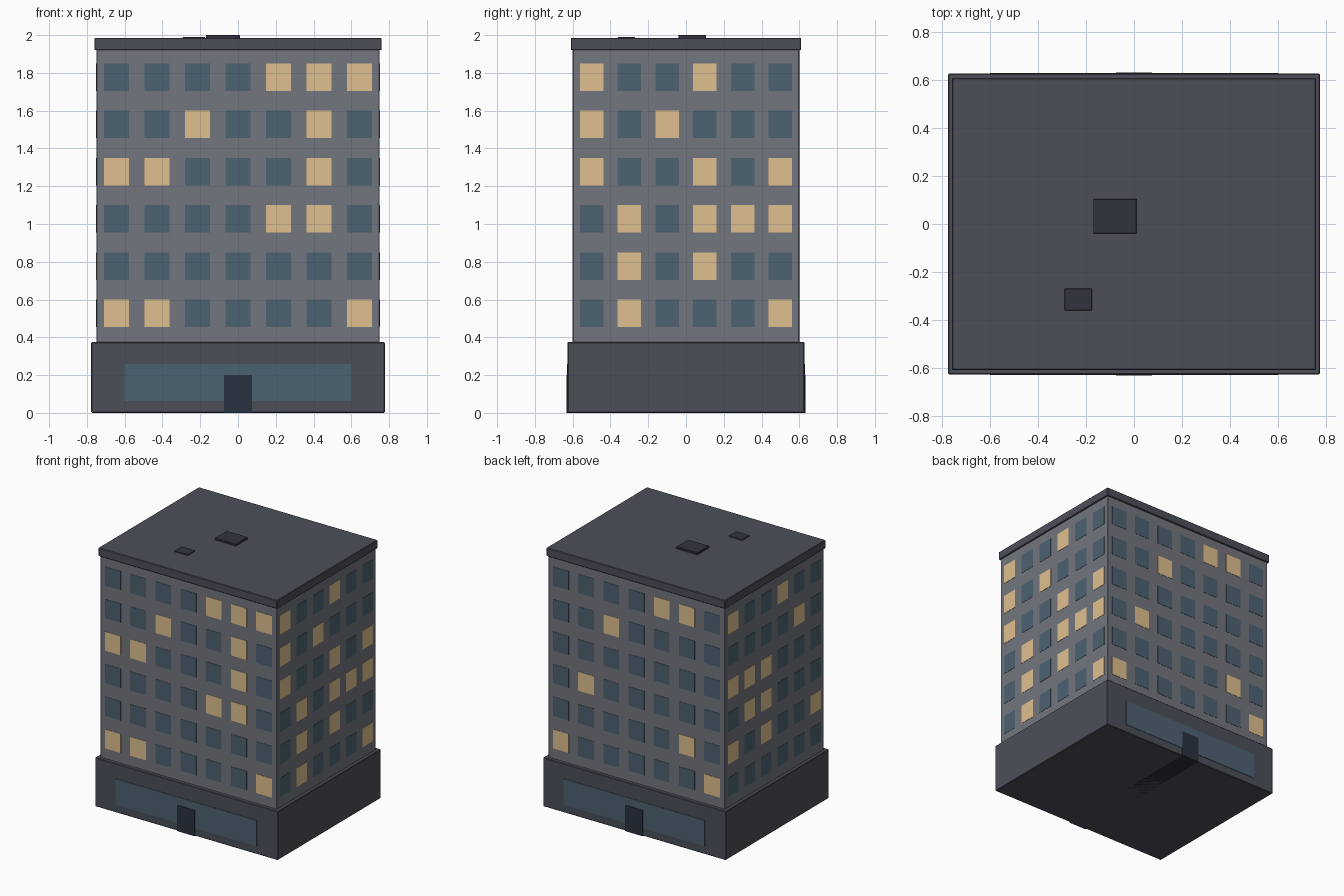
import bpy, bmesh
from mathutils import Matrix, Vector

if "Cube" in bpy.data.objects:
    bpy.data.objects.remove(bpy.data.objects["Cube"])


def material(name, hex_code):
    def lin(c):
        return c / 12.92 if c <= 0.04045 else ((c + 0.055) / 1.055) ** 2.4
    m = bpy.data.materials.new(name)
    m.diffuse_color = [lin(int(hex_code[i:i + 2], 16) / 255) for i in (0, 2, 4)] + [1]
    m.use_nodes = True
    m.node_tree.nodes["Principled BSDF"].inputs["Base Color"].default_value = m.diffuse_color
    return m


WALL = material("wall_grey", "73767F")
DARK = material("dark_stone", "4C4F59")
GLASS = material("blue_glass", "4D6272")
LIT = material("lit_glass", "DFC08F")
DOOR = material("door_dark", "2A3140")
UNIT = material("roof_unit_dark", "30343D")


def add_box(bm, lo, hi):
    lo, hi = Vector(lo), Vector(hi)
    bmesh.ops.create_cube(bm, size=1, matrix=Matrix.Translation((lo + hi) / 2)
                          @ Matrix.Diagonal((*(hi - lo), 1)))


def make_object(name, bm, mat, bevel=0):
    mesh = bpy.data.meshes.new(name)
    bm.to_mesh(mesh)
    bm.free()
    mesh.materials.append(mat)
    ob = bpy.data.objects.new(name, mesh)
    bpy.context.collection.objects.link(ob)
    if bevel:
        mod = ob.modifiers.new("edge_bevel", 'BEVEL')
        mod.width, mod.segments = bevel, 1
    return ob


def box(name, lo, hi, mat, bevel=0):
    bm = bmesh.new()
    add_box(bm, lo, hi)
    return make_object(name, bm, mat, bevel)


# Main masses
box("podium", (-0.777, -0.627, 0), (0.777, 0.627, 0.375), DARK, 0.004)
box("tower", (-0.75, -0.6, 0.37), (0.75, 0.6, 1.93), WALL, 0.004)
box("roof_cornice", (-0.76, -0.61, 1.92), (0.76, 0.61, 1.985), DARK, 0.004)

# Shop glazing and doors run through the podium, showing front and back
box("shop_windows", (-0.6, -0.63, 0.062), (0.6, 0.63, 0.26), GLASS)
box("doors", (-0.075, -0.633, 0), (0.075, 0.633, 0.2), DOOR)

# Rooftop units
box("roof_unit_large", (-0.17, -0.04, 1.98), (0.01, 0.105, 2.0), UNIT, 0.002)
box("roof_unit_small", (-0.29, -0.36, 1.98), (-0.175, -0.27, 1.991), UNIT, 0.002)

# Lit columns for each floor, bottom to top, counted left to right from outside
facades = {
    "front": (7, 0, ["016", "", "45", "015", "25", "456"]),
    "right": (6, 1, ["15", "13", "1345", "035", "02", "03"]),
    "back": (7, 2, ["06", "5", "1", "", "2", "45"]),
    "left": (6, 3, ["", "025", "12", "012", "4", "03"]),
}

# Window grids: laid out facing -y, then turned onto each side
for side, (columns, turns, floors) in facades.items():
    width, dist = (1.5, 0.6) if columns == 7 else (1.2, 0.75)
    pitch = width / columns
    half = pitch * 0.31
    dark_bm, lit_bm = bmesh.new(), bmesh.new()
    for floor, lit in enumerate(floors):
        z = 0.527 + 0.25 * floor
        for col in range(columns):
            x = -width / 2 + pitch * (col + 0.5)
            add_box(lit_bm if str(col) in lit else dark_bm,
                    (x - half, -dist - 0.002, z - 0.073), (x + half, -dist + 0.01, z + 0.073))
    for bm, label, mat in ((dark_bm, "windows", GLASS), (lit_bm, "lit_windows", LIT)):
        bm.transform(Matrix.Rotation(turns * 1.57079633, 4, 'Z'))
        make_object(f"{side}_{label}", bm, mat)
